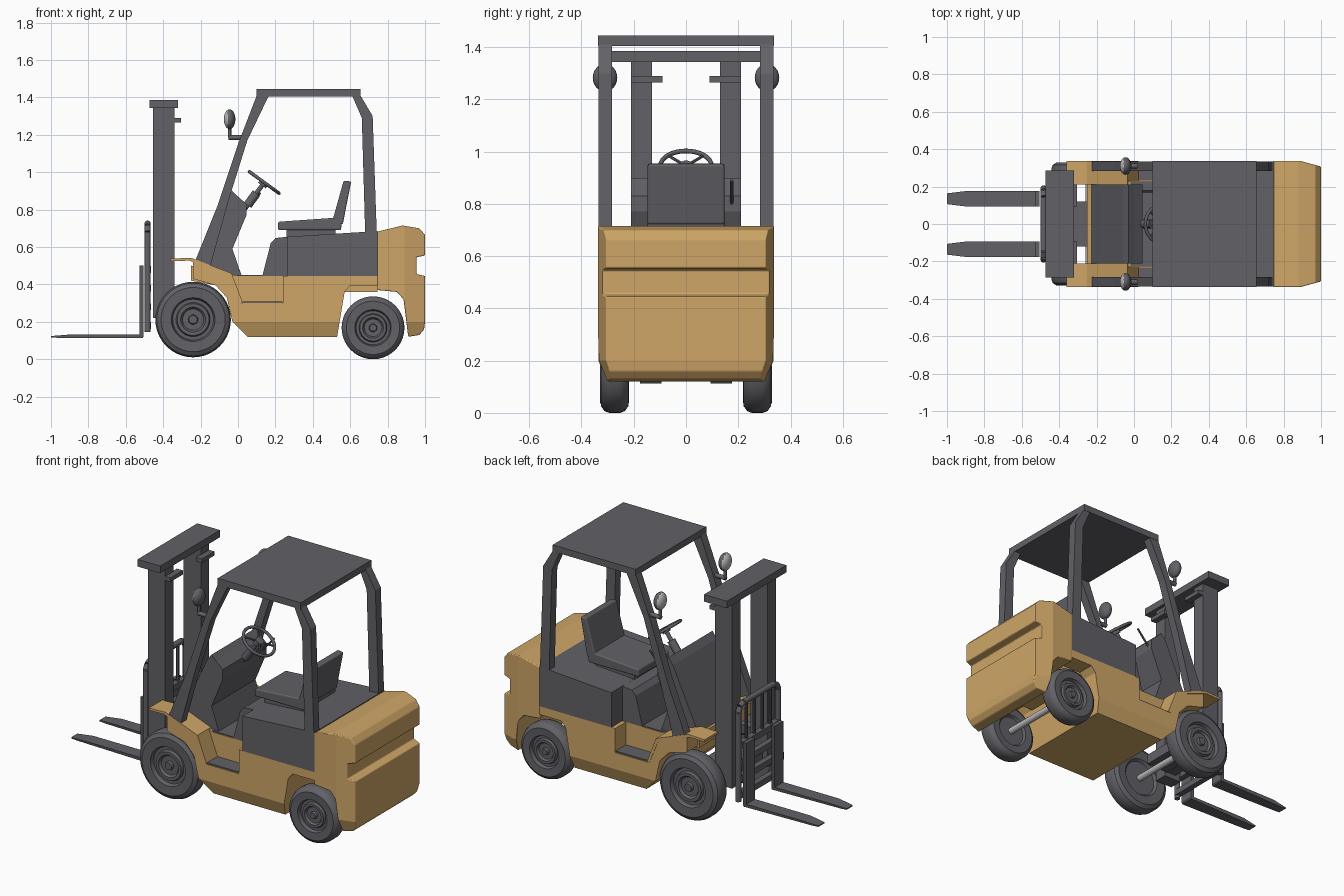
import bpy, bmesh, math
from mathutils import Vector, Matrix

if "Cube" in bpy.data.objects:
    bpy.data.objects.remove(bpy.data.objects["Cube"])


def material(name, rgb):
    m = bpy.data.materials.new(name)
    m.diffuse_color = (*rgb, 1)
    m.use_nodes = True
    m.node_tree.nodes["Principled BSDF"].inputs["Base Color"].default_value = m.diffuse_color
    return m


YELLOW = material("yellow paint", (0.62, 0.38, 0.135))
GRAY = material("dark gray", (0.12, 0.12, 0.135))
METAL = material("light metal", (0.5, 0.5, 0.5))


def finish(name, bm, mat, smooth=None):
    bmesh.ops.recalc_face_normals(bm, faces=bm.faces)
    me = bpy.data.meshes.new(name)
    bm.to_mesh(me)
    bm.free()
    me.materials.append(mat)
    ob = bpy.data.objects.new(name, me)
    bpy.context.collection.objects.link(ob)
    if smooth:
        bpy.ops.object.select_all(action='DESELECT')
        ob.select_set(True)
        bpy.context.view_layer.objects.active = ob
        bpy.ops.object.shade_smooth_by_angle(angle=math.radians(smooth))
    return ob


def prism(name, pts, y0, y1, mat, both=False, shape=None, cuts=(), bevel=0):
    """Side profile (x, z) extruded from y0 to y1, optionally on both sides."""
    bm = bmesh.new()
    for s in ((1, -1) if both else (1,)):
        a = [bm.verts.new((x, s * y0, z)) for x, z in pts]
        b = [bm.verts.new((x, s * y1, z)) for x, z in pts]
        bm.faces.new(a)
        bm.faces.new(b)
        for i in range(len(pts)):
            j = (i + 1) % len(pts)
            bm.faces.new((a[i], a[j], b[j], b[i]))
    for co, no in cuts:
        bmesh.ops.bisect_plane(bm, geom=bm.verts[:] + bm.edges[:] + bm.faces[:],
                               plane_co=co, plane_no=no, dist=1e-5)
    if shape:
        for v in bm.verts:
            shape(v.co)
    ob = finish(name, bm, mat)
    if bevel:
        mod = ob.modifiers.new("rounded edges", 'BEVEL')
        mod.width, mod.segments = bevel, 3
        mod.limit_method, mod.angle_limit = 'ANGLE', math.radians(32)
    return ob


def box(name, x0, x1, y0, y1, z0, z1, mat=GRAY, both=False, bevel=0):
    return prism(name, [(x0, z0), (x1, z0), (x1, z1), (x0, z1)], y0, y1, mat, both, bevel=bevel)


def rod(name, a, b, r, mat=GRAY, sides=12):
    a, b = Vector(a), Vector(b)
    bm = bmesh.new()
    rot = (b - a).to_track_quat('Z', 'Y').to_matrix().to_4x4()
    bmesh.ops.create_cone(bm, cap_ends=True, segments=sides, radius1=r, radius2=r,
                          depth=(b - a).length, matrix=Matrix.Translation((a + b) / 2) @ rot)
    return finish(name, bm, mat, 40)


def lathe(name, prof, centre, side, mat, seg=40):
    """Revolve (radius, offset) points around the y axis."""
    bm = bmesh.new()
    rings = []
    for r, a in prof:
        n = seg if r > 0 else 1
        rings.append([bm.verts.new((centre[0] + r * math.cos(2 * math.pi * i / seg),
                                    centre[1] + side * a,
                                    centre[2] + r * math.sin(2 * math.pi * i / seg)))
                      for i in range(n)])
    for p, q in zip(rings, rings[1:]):
        for i in range(seg):
            j = (i + 1) % seg
            if len(p) == 1:
                bm.faces.new((p[0], q[i], q[j]))
            elif len(q) == 1:
                bm.faces.new((p[i], p[j], q[0]))
            else:
                bm.faces.new((p[i], p[j], q[j], q[i]))
    return finish(name, bm, mat, 35)


# Hull tapers in towards the bottom and the rear corners
def taper(co):
    if abs(co.y) > 0.3:
        inset = 0.03 * max(0, (co.x - 0.89) / 0.11) + 0.03 * max(0, (0.2 - co.z) / 0.08)
        co.y -= math.copysign(inset, co.y)


LOW = ((0, 0, 0.2), (0, 0, 1))
REAR = ((0.89, 0, 0), (1, 0, 0))

# Chassis core, side skirts with step recess, fenders
arch = [(-0.12, 0.395), (-0.06, 0.33), (-0.03, 0.2), (0.05, 0.12), (0.53, 0.12)]
prism("chassis_core", [(-0.25, 0.5), (-0.25, 0.42)] + arch +
      [(0.57, 0.36), (0.745, 0.36), (0.745, 0.445), (0.0, 0.445), (-0.06, 0.46)],
      -0.23, 0.23, YELLOW)
prism("side_skirts", [(-0.24, 0.525), (-0.24, 0.43)] + arch +
      [(0.57, 0.36), (0.6, 0.395), (0.745, 0.395), (0.745, 0.445), (0.24, 0.445),
       (0.24, 0.3), (0.02, 0.3), (-0.04, 0.45)],
      0.23, 0.335, YELLOW, True, taper, [LOW])
prism("fenders", [(-0.36, 0.525), (-0.26, 0.527), (-0.05, 0.448), (0.01, 0.3), (0.025, 0.305),
                  (-0.035, 0.46), (-0.25, 0.542), (-0.36, 0.538)], 0.21, 0.337, YELLOW, True)
box("step_treads", 0.025, 0.238, 0.232, 0.33, 0.3, 0.308, GRAY, True)
box("floor_mat", -0.03, 0.2, -0.225, 0.225, 0.444, 0.45)

# Counterweight with the rear notch
prism("counterweight", [(0.745, 0.37), (0.85, 0.36), (0.885, 0.32), (0.91, 0.12), (0.97, 0.13),
                        (0.995, 0.16), (1.0, 0.2), (1.0, 0.445), (0.955, 0.455), (0.955, 0.545),
                        (1.0, 0.555), (1.0, 0.665), (0.97, 0.7), (0.88, 0.715), (0.745, 0.682)],
      -0.337, 0.337, YELLOW, False, taper, [LOW, REAR], 0.012)

# Engine hood and seat
prism("engine_hood", [(0.265, 0.445), (0.745, 0.445), (0.745, 0.685), (0.265, 0.655)],
      -0.335, 0.335, GRAY)
prism("hood_front", [(0.13, 0.445), (0.27, 0.445), (0.27, 0.655), (0.2, 0.648), (0.175, 0.62)],
      -0.23, 0.23, GRAY)
box("seat_base", 0.26, 0.52, -0.12, 0.12, 0.65, 0.69)
prism("seat_cushion", [(0.215, 0.69), (0.55, 0.69), (0.56, 0.765), (0.5, 0.755), (0.215, 0.735)],
      -0.147, 0.147, GRAY, bevel=0.008)
prism("seat_back", [(0.505, 0.74), (0.56, 0.72), (0.605, 0.95), (0.565, 0.955)],
      -0.147, 0.147, GRAY, bevel=0.008)

# Dashboard cowl, steering and lever
prism("dashboard_cowl", [(-0.24, 0.47), (0.02, 0.445), (-0.03, 0.59), (0.045, 0.77),
                         (0.045, 0.83), (0.0, 0.87), (-0.03, 0.9), (-0.06, 0.86)],
      -0.21, 0.21, GRAY)
hub = Vector((0.14, 0, 0.945))
axis = Vector((0.59, 0, 0.81))
bpy.ops.mesh.primitive_torus_add(major_radius=0.098, minor_radius=0.009, major_segments=32,
                                 minor_segments=8, location=hub, rotation=(0, math.radians(36), 0))
wheel = bpy.context.object
wheel.name = "steering_wheel"
wheel.data.materials.append(GRAY)
bpy.ops.object.shade_smooth_by_angle(angle=math.radians(60))
rod("steering_column", hub - axis * 0.2, hub, 0.012)
rod("column_sleeve", hub - axis * 0.15, hub - axis * 0.07, 0.024)
rod("steering_hub", hub - axis * 0.02, hub + axis * 0.008, 0.025)
across = Vector((0.81, 0, -0.59))
for i in range(4):
    t = math.radians(45 + 90 * i)
    rod("steering_spoke", hub, hub + (across * math.cos(t) + Vector((0, 1, 0)) * math.sin(t)) * 0.098,
        0.006, sides=6)
rod("control_lever", (0.03, 0.175, 0.79), (0.12, 0.175, 0.89), 0.006, sides=8)

# Overhead guard
box("roof", 0.1, 0.655, -0.337, 0.337, 1.405, 1.445)
prism("front_pillars", [(0.1, 1.41), (0.0, 1.15), (-0.11, 0.82), (-0.235, 0.51), (-0.15, 0.49),
                        (-0.05, 0.85), (0.05, 1.17), (0.165, 1.41)], 0.283, 0.335, GRAY, True)
prism("rear_pillars", [(0.655, 1.41), (0.72, 1.3), (0.742, 0.67), (0.68, 0.67), (0.662, 1.29),
                       (0.61, 1.41)], 0.283, 0.335, GRAY, True)

# Work lamps on brackets
for s, tag in ((1, "left"), (-1, "right")):
    y = 0.31 * s
    bm = bmesh.new()
    bmesh.ops.create_uvsphere(bm, u_segments=24, v_segments=12, radius=1, matrix=(
        Matrix.Translation((-0.045, y, 1.283)) @ Matrix.Diagonal((0.031, 0.047, 0.053, 1))))
    lamp = finish("lamp_" + tag, bm, GRAY, 60)
    lamp.data.materials.append(METAL)
    for p in lamp.data.polygons:
        p.material_index = 1 if p.center.x < -0.055 else 0
    rod("lamp_stem_" + tag, (-0.045, y, 1.185), (-0.045, y, 1.24), 0.009)
    rod("lamp_arm_" + tag, (-0.05, y, 1.185), (0.03, y, 1.185), 0.013)

# Mast
box("mast_columns", -0.455, -0.34, 0.13, 0.21, 0.22, 1.346, both=True)
box("mast_top_bar", -0.472, -0.32, -0.285, 0.285, 1.343, 1.386)
box("mast_brackets", -0.345, -0.305, 0.09, 0.21, 1.265, 1.29, both=True)
box("mast_lower_bar", -0.42, -0.36, -0.14, 0.14, 0.25, 0.33)
box("mast_mount", -0.35, -0.2, -0.12, 0.12, 0.24, 0.3)

# Carriage with load guard
x = -0.483
frame = [(-0.19, 0.145), (-0.19, 0.68), (-0.175, 0.71), (-0.145, 0.725),
         (0.145, 0.725), (0.175, 0.71), (0.19, 0.68), (0.19, 0.145)]
for (ya, za), (yb, zb) in zip(frame, frame[1:]):
    rod("guard_frame", (x, ya, za), (x, yb, zb), 0.017, sides=10)
for y in (-0.114, -0.038, 0.038, 0.114):
    rod("guard_bar", (x, y, 0.48), (x, y, 0.725), 0.009, sides=8)
for z in (0.18, 0.28, 0.38, 0.48):
    box("carriage_rung", -0.5, -0.465, -0.19, 0.19, z - 0.018, z + 0.018)


# Forks narrow at the tip
def fork_tip(co):
    if co.x < -0.95:
        co.y = math.copysign(0.135 + (abs(co.y) - 0.135) * 0.7, co.y)


prism("forks", [(-1, 0.117), (-0.96, 0.114), (-0.51, 0.113), (-0.505, 0.12), (-0.505, 0.5),
                (-0.527, 0.5), (-0.527, 0.132), (-0.9, 0.132), (-1, 0.124)],
      0.094, 0.176, GRAY, True, fork_tip)

# Wheels: tyre, rim groove, disc and hub cap as fractions of radius and half width
TYRE = [(0, -.7), (.52, -.7), (.58, -.95), (.85, -1), (.96, -.75), (1, -.4), (1, .4), (.96, .75),
        (.85, 1), (.58, .95), (.54, .55), (.45, .55), (.42, .85), (.33, .85), (.28, .6), (.13, .6),
        (.11, .9), (0, .9)]
for tag, cx, cz, r, cy, h in (("front", -0.24, 0.212, 0.202, 0.274, 0.056),
                              ("rear", 0.722, 0.168, 0.168, 0.273, 0.052)):
    for s in (1, -1):
        lathe(tag + "_wheel", [(a * r, b * h) for a, b in TYRE], (cx, s * cy, cz), s, GRAY)
    rod(tag + "_axle", (cx, -cy, cz), (cx, cy, cz), 0.02, METAL)
